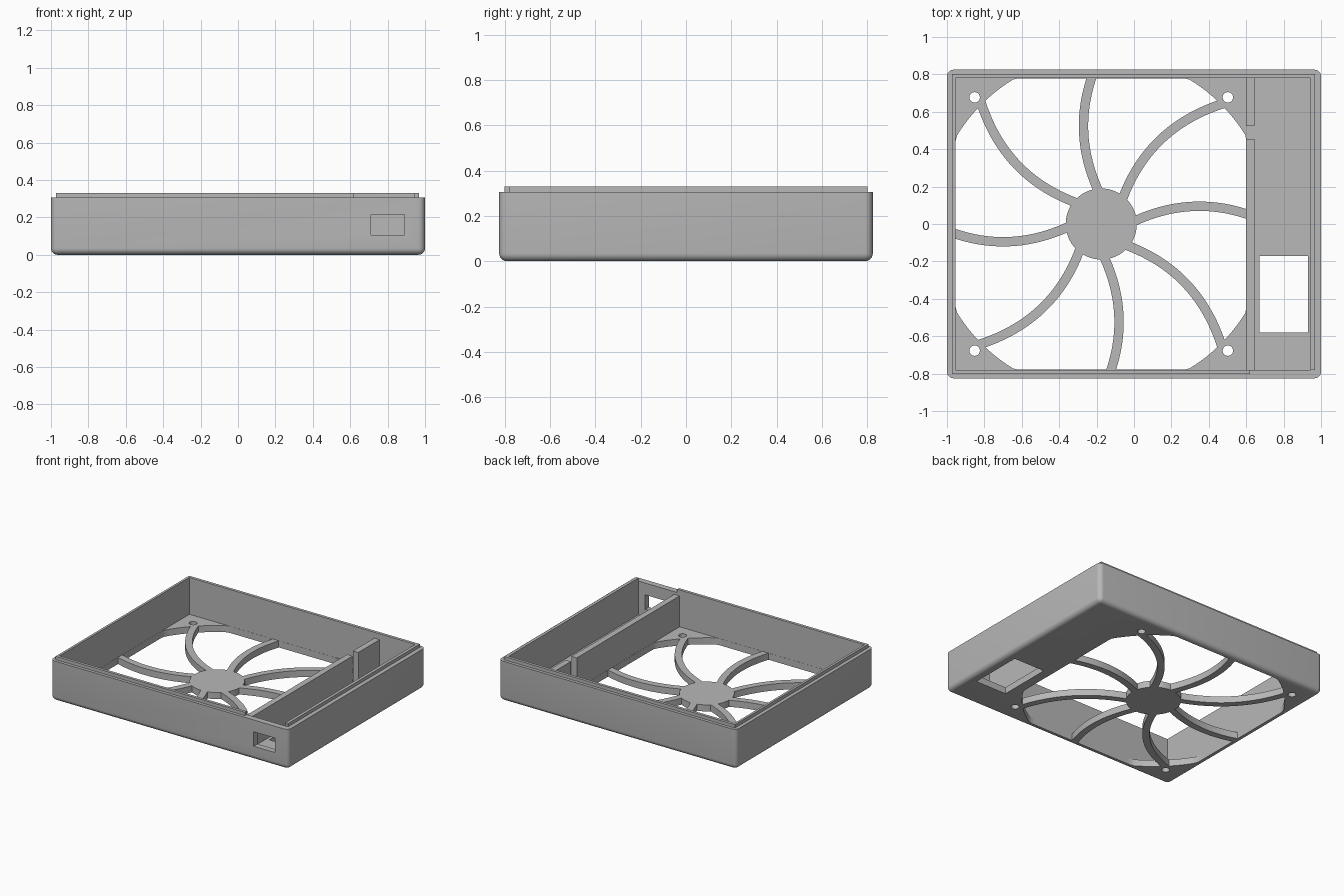
import bpy, bmesh, math
from mathutils import Vector, Matrix

if "Cube" in bpy.data.objects:
    bpy.data.objects.remove(bpy.data.objects["Cube"])

grey = bpy.data.materials.new("plain grey")
grey.use_nodes = True
grey.diffuse_color = (0.48, 0.48, 0.48, 1)
grey.node_tree.nodes["Principled BSDF"].inputs["Base Color"].default_value = grey.diffuse_color

HALF_Y, WALL_TOP, LIP_TOP, FLOOR = 0.825, 0.305, 0.33, 0.05
LEFT, RIGHT, INNER_Y = -0.955, 0.945, 0.78      # inner wall faces
PART_A, PART_B = 0.60, 0.645                    # partition faces
FAN_X, FAN_R, HUB_R = -0.175, 0.905, 0.19


def add_object(name, bm):
    bmesh.ops.recalc_face_normals(bm, faces=bm.faces)
    mesh = bpy.data.meshes.new(name)
    bm.to_mesh(mesh)
    bm.free()
    mesh.materials.append(grey)
    ob = bpy.data.objects.new(name, mesh)
    bpy.context.collection.objects.link(ob)
    return ob


def box_bm(x, y, z):
    bm = bmesh.new()
    size = Matrix.Diagonal((x[1] - x[0], y[1] - y[0], z[1] - z[0], 1))
    mid = Matrix.Translation([sum(p) / 2 for p in (x, y, z)])
    bmesh.ops.create_cube(bm, size=1, matrix=mid @ size)
    return bm


def prism(name, outline, z0, z1):
    bm = bmesh.new()
    face = bm.faces.new([bm.verts.new((x, y, z0)) for x, y in outline])
    new = bmesh.ops.extrude_face_region(bm, geom=[face])["geom"]
    verts = [v for v in new if isinstance(v, bmesh.types.BMVert)]
    bmesh.ops.translate(bm, verts=verts, vec=(0, 0, z1 - z0))
    return add_object(name, bm)


def circle(x, y, r, n):
    return [(x + r * math.cos(math.tau * i / n), y + r * math.sin(math.tau * i / n))
            for i in range(n)]


def cut(target, cutter):
    cutter.hide_render = True
    mod = target.modifiers.new("cut", "BOOLEAN")
    mod.operation, mod.solver, mod.object = "DIFFERENCE", "EXACT", cutter
    bpy.context.view_layer.objects.active = target
    bpy.ops.object.modifier_apply(modifier=mod.name)
    bpy.data.objects.remove(cutter)


def cut_box(target, x, y, z):
    cut(target, add_object("cutter", box_bm(x, y, z)))


# Case with rounded bottom and upright edges
bm = box_bm((-1, 1), (-HALF_Y, HALF_Y), (0, WALL_TOP))
edges = [e for e in bm.edges if min(v.co.z for v in e.verts) < 0.01]
bmesh.ops.bevel(bm, geom=edges, offset=0.035, segments=6, profile=0.5, affect="EDGES")
case = add_object("case", bm)

# Fan bay, side compartment, lowered partition and its cable gap
wide = (-INNER_Y, INNER_Y)
cut_box(case, (LEFT, PART_A), wide, (FLOOR, 1))
cut_box(case, (PART_B, RIGHT), wide, (FLOOR, 1))
cut_box(case, (PART_A - 0.02, PART_B + 0.02), wide, (0.285, 1))
cut_box(case, (PART_A - 0.02, PART_B + 0.02), (0.455, 0.525), (FLOOR, 1))

# Port in the front wall and window in the compartment floor
cut_box(case, (0.71, 0.89), (-1, -0.7), (0.105, 0.215))
cut_box(case, (0.67, 0.93), (-0.58, -0.17), (-1, 0.08))

# Fan opening: a circle limited by the bay walls
gap = 0.001
opening = [(min(max(x, LEFT + gap), PART_A - gap),
            min(max(y, -INNER_Y + gap), INNER_Y - gap))
           for x, y in circle(FAN_X, 0, FAN_R, 160)]
cut(case, prism("cutter", opening, -0.1, 0.1))

# Screw holes in the corner plates
for sx in (-1, 1):
    for sy in (-1, 1):
        cut(case, prism("cutter", circle(FAN_X + sx * 0.677, sy * 0.677, 0.028, 24), -0.1, 0.1))

# Raised lip, left open at the front of the side compartment
lip_y = 0.802
base = WALL_TOP - 0.003
lip_parts = {
    "lip_left": ((-0.973, LEFT), (-lip_y, lip_y)),
    "lip_right": ((RIGHT, 0.968), (-INNER_Y, lip_y)),
    "lip_back": ((LEFT, RIGHT), (INNER_Y, lip_y)),
    "lip_front": ((LEFT, 0.62), (-lip_y, -INNER_Y)),
}
parts = [case]
for name, (x, y) in lip_parts.items():
    parts.append(add_object(name, box_bm(x, y, (base, LIP_TOP))))

# Grille hub and eight curved spokes
parts.append(prism("hub", circle(FAN_X, 0, HUB_R, 64), 0, FLOOR))
for k in range(8):
    end = 0.915 if k % 2 else 0.785
    side_a, side_b = [], []
    for i in range(25):
        x = 0.175 + (end - 0.175) * i / 24
        t = (x - 0.525) / 0.38
        slope = -2 * 0.095 * t / 0.38
        mid = Vector((x, 0.095 * (1 - t * t)))
        normal = Vector((-slope, 1)).normalized() * 0.025
        side_a.append(mid + normal)
        side_b.append(mid - normal)
    turn = Matrix.Rotation(math.tau * k / 8, 2)
    outline = [turn @ p + Vector((FAN_X, 0)) for p in side_a + side_b[::-1]]
    parts.append(prism(f"spoke_{k + 1}", outline, 0, FLOOR))

# Smooth the curved faces, keep the edges sharp
bpy.ops.object.select_all(action="DESELECT")
for ob in parts:
    ob.select_set(True)
bpy.context.view_layer.objects.active = case
bpy.ops.object.shade_smooth_by_angle(angle=math.radians(30))
